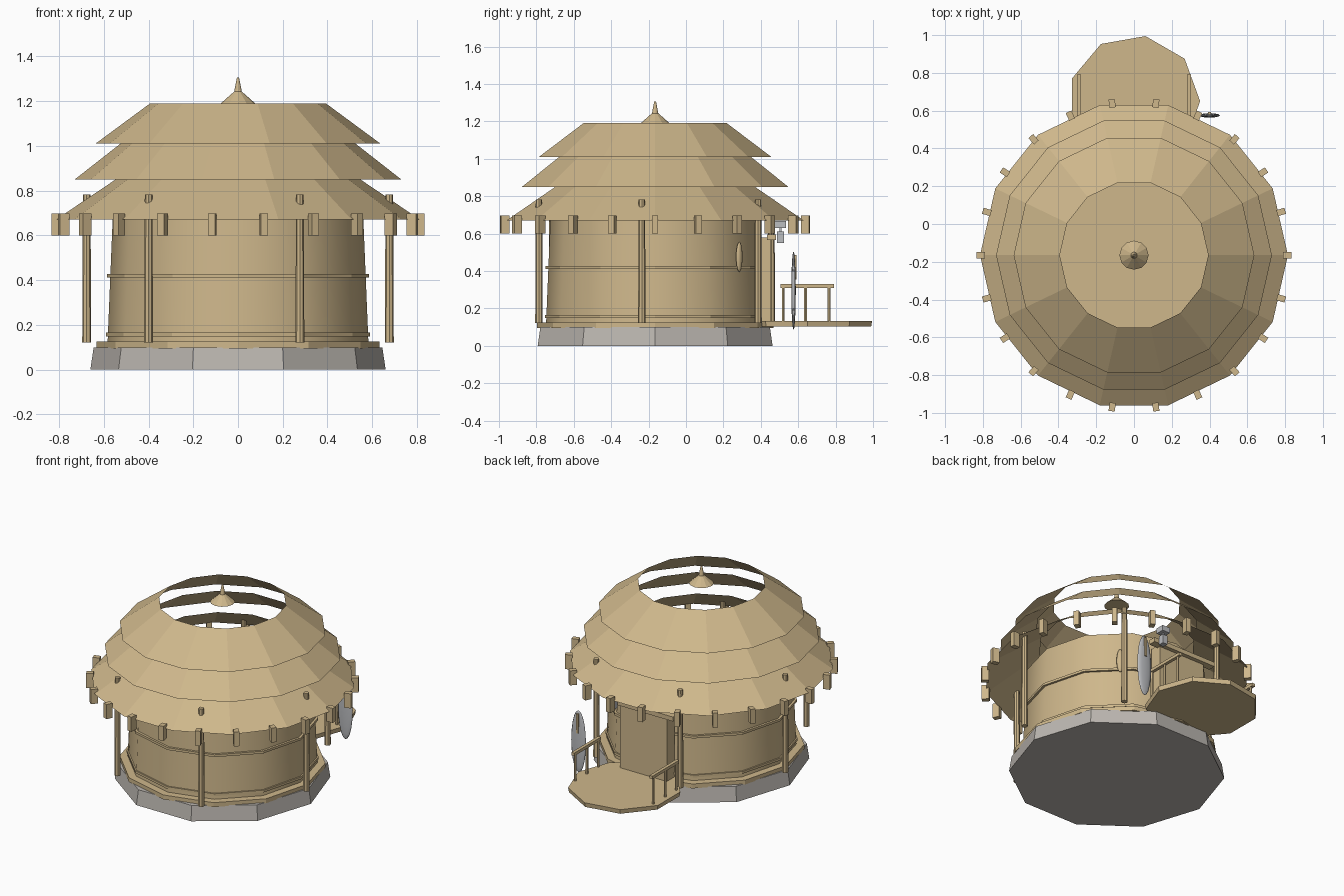
import bpy, bmesh, math
from mathutils import Vector, Matrix

if "Cube" in bpy.data.objects:
    bpy.data.objects.remove(bpy.data.objects["Cube"])

CY = -0.165  # hut centre on y


def material(name, rgb):
    m = bpy.data.materials.new(name)
    m.diffuse_color = (*rgb, 1)
    m.use_nodes = True
    m.node_tree.nodes["Principled BSDF"].inputs["Base Color"].default_value = m.diffuse_color
    return m


wood = material("tan wood", (0.62, 0.475, 0.26))
stone = material("warm grey stone", (0.50, 0.47, 0.435))
grey = material("light grey", (0.50, 0.51, 0.53))


def finish(name, bm, mat, smooth=False):
    bmesh.ops.recalc_face_normals(bm, faces=bm.faces)
    me = bpy.data.meshes.new(name)
    bm.to_mesh(me)
    bm.free()
    for p in me.polygons:
        p.use_smooth = smooth
    me.materials.append(mat)
    ob = bpy.data.objects.new(name, me)
    bpy.context.collection.objects.link(ob)
    return ob


def lathe(name, profile, n, mat, x=0, y=CY, caps=True, closed=False, smooth=False):
    """Revolve (radius, z) points into an n-sided shape."""
    bm = bmesh.new()
    rings = []
    for r, z in profile:
        rings.append([bm.verts.new((x + r * math.cos(2 * math.pi * i / n),
                                    y + r * math.sin(2 * math.pi * i / n), z))
                      for i in range(n)])
    pairs = list(zip(rings, rings[1:]))
    if closed:
        pairs.append((rings[-1], rings[0]))
    for a, b in pairs:
        for i in range(n):
            j = (i + 1) % n
            bm.faces.new((a[i], a[j], b[j], b[i]))
    if caps and not closed:
        bm.faces.new(rings[0])
        bm.faces.new(rings[-1])
    return finish(name, bm, mat, smooth)


def box(name, loc, size, mat, turn=0):
    bm = bmesh.new()
    bmesh.ops.create_cube(bm, size=1)
    bm.transform(Matrix.Translation(loc) @ Matrix.Rotation(turn, 4, 'Z')
                 @ Matrix.Diagonal((*size, 1)))
    return finish(name, bm, mat)


def ellipsoid(name, loc, size, mat, turn=0):
    bm = bmesh.new()
    bmesh.ops.create_uvsphere(bm, u_segments=12, v_segments=10, radius=1)
    bm.transform(Matrix.Translation(loc) @ Matrix.Rotation(turn, 4, 'Z')
                 @ Matrix.Diagonal((*size, 1)))
    return finish(name, bm, mat, True)


# base and floor
lathe("foundation", [(0.66, 0), (0.645, 0.1)], 10, stone)
lathe("floor", [(0.632, 0.095), (0.632, 0.125)], 12, wood)

# round wall with two raised bands
lathe("wall", [(0.583, 0.12), (0.56, 0.68)], 12, wood, caps=False, smooth=True)
for name, z, r in (("lower_band", 0.157, 0.59), ("upper_band", 0.419, 0.586)):
    lathe(name, [(r - 0.02, z - 0.008), (r, z - 0.008),
                 (r, z + 0.008), (r - 0.02, z + 0.008)], 12, wood, closed=True)

# three open roof tiers
for name, prof in (("roof_lower", [(0.815, 0.67), (0.48, 0.895)]),
                   ("roof_middle", [(0.73, 0.85), (0.50, 1.03)]),
                   ("roof_upper", [(0.637, 1.01), (0.393, 1.19)])):
    lathe(name, prof, 14, wood, caps=False)

# finial above the smoke hole
lathe("finial", [(0.077, 1.19), (0.017, 1.243), (0.005, 1.305)], 12, wood)

# verandah posts, poking through the lower roof
for i in range(6):
    a = math.radians(-6 + 60 * i)
    lathe(f"roof_post_{i}", [(0.02, 0.122), (0.017, 0.783)], 8, wood,
          x=0.68 * math.cos(a), y=CY + 0.68 * math.sin(a))

# rafter ends round the eaves
for i in range(22):
    a = 2 * math.pi * i / 22
    box(f"rafter_end_{i}", (0.812 * math.cos(a), CY + 0.812 * math.sin(a), 0.648),
        (0.045, 0.033, 0.098), wood, a)

# rear deck with two rails
lathe("deck", [(0.345, 0.102), (0.35, 0.132)], 9, wood, y=0.65)
for side, x in (("left", -0.292), ("right", 0.292)):
    box(f"{side}_rail", (x, 0.648, 0.32), (0.022, 0.285, 0.02), wood)
    for k, y in enumerate((0.52, 0.64, 0.765)):
        lathe(f"{side}_rail_post_{k}", [(0.009, 0.13), (0.009, 0.315)], 6, wood, x=x, y=y)

# door and lintel
box("door", (0, 0.415, 0.35), (0.35, 0.08, 0.46), wood)
box("lintel", (0, 0.457, 0.58), (0.48, 0.05, 0.03), wood)

# hanging lantern
box("lantern_cap", (0.19, 0.505, 0.648), (0.058, 0.058, 0.036), grey)
box("lantern_body", (0.19, 0.505, 0.58), (0.038, 0.038, 0.06), grey)
box("lantern_stem", (0.19, 0.505, 0.62), (0.01, 0.01, 0.04), grey)

# oval plaque on the wall
ellipsoid("wall_plaque", (0.35, 0.285, 0.475), (0.014, 0.022, 0.08), wood,
          math.radians(52))

# upright board leaning by the deck, with a wooden strip
ellipsoid("standing_board", (0.40, 0.575, 0.295), (0.055, 0.012, 0.21), grey)
box("board_strip", (0.40, 0.586, 0.42), (0.016, 0.012, 0.13), wood)
